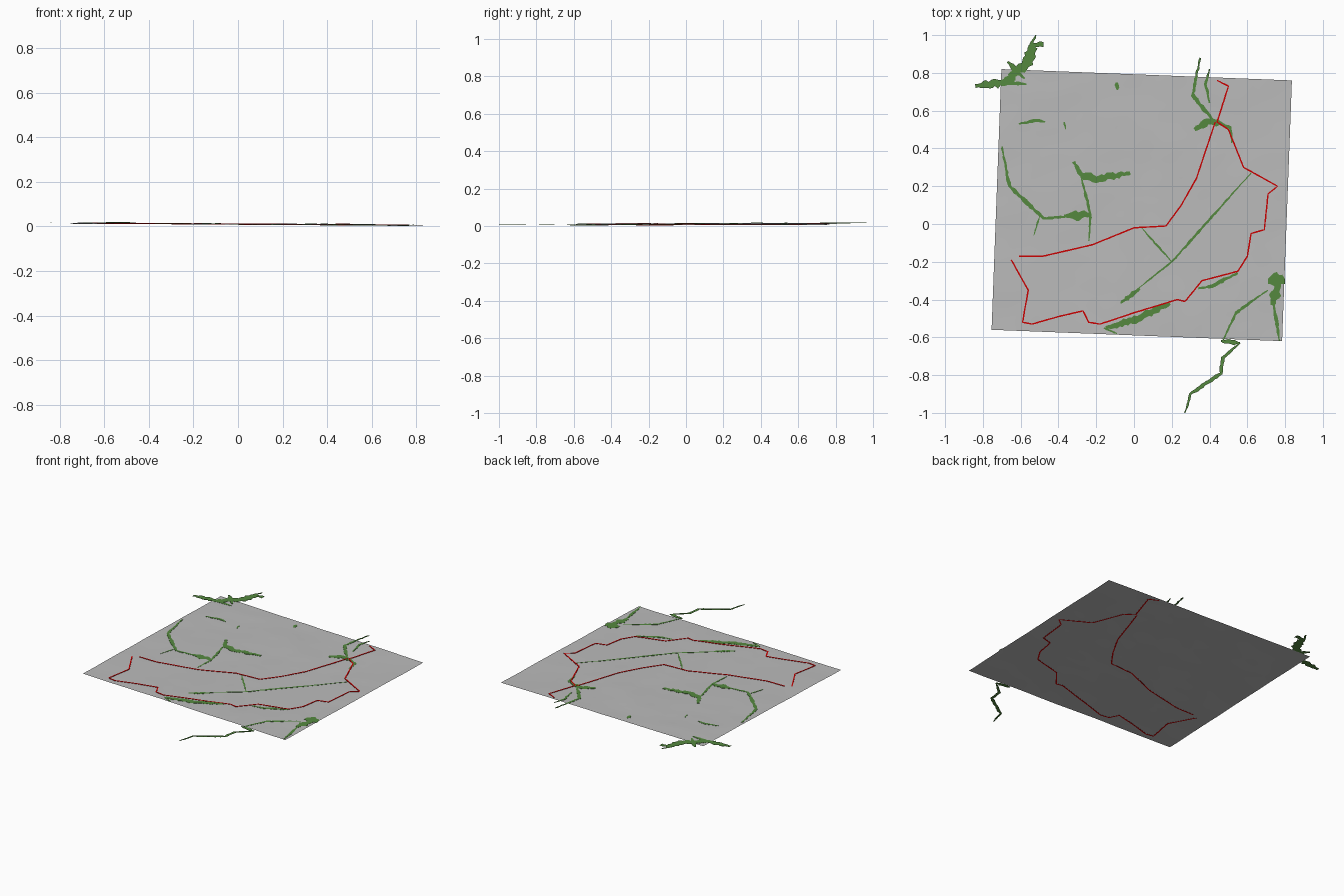
import bpy
import bmesh
import math
import random
from mathutils import Vector, noise

random.seed(4)
cube = bpy.data.objects.get("Cube")
if cube:
    bpy.data.objects.remove(cube, do_unlink=True)


def material(name, colour):
    mat = bpy.data.materials.new(name)
    mat.use_nodes = True
    mat.diffuse_color = (*colour, 1)
    mat.node_tree.nodes["Principled BSDF"].inputs["Base Color"].default_value = (*colour, 1)
    return mat


GREY = material("ground grey", (0.5, 0.5, 0.5))
GREEN = material("woodland green", (0.09, 0.25, 0.05))
RED = material("route red", (0.6, 0, 0))


def height(x, y):
    """Gently tilted land with low, soft hills."""
    hills = noise.noise(Vector((x, y, 0)) * 3) + noise.noise(Vector((x, y, 1)) * 8) / 3
    return 0.0105 - 0.0065 * x + 0.003 * y + 0.0028 * hills


def make_object(name, bm, mat):
    bmesh.ops.recalc_face_normals(bm, faces=bm.faces)
    mesh = bpy.data.meshes.new(name)
    bm.to_mesh(mesh)
    bm.free()
    mesh.materials.append(mat)
    obj = bpy.data.objects.new(name, mesh)
    bpy.context.collection.objects.link(obj)


def build_ground(centre, east, north, steps=90):
    """Slightly turned square sheet spanned by two half-side vectors."""
    bm = bmesh.new()
    bmesh.ops.create_grid(bm, x_segments=steps, y_segments=steps, size=1)
    for v in bm.verts:
        spot = centre + east * v.co.x + north * v.co.y
        v.co = (spot.x, spot.y, height(spot.x, spot.y))
    for f in bm.faces:
        f.smooth = True
    make_object("ground", bm, GREY)


def resample(points, step):
    """Fill in a path given in hundredths at even short steps."""
    path = [Vector(p) / 100 for p in points]
    result = []
    for a, b in zip(path, path[1:]):
        count = max(1, round((b - a).length / step))
        result += [a.lerp(b, i / count) for i in range(count)]
    return result + [path[-1]]


def add_strip(bm, width, points, ragged, taper, top, bottom):
    """Thin box-section strip that follows the land, narrowing to its ends."""
    path = resample(points, 0.015)
    last = len(path) - 1
    rings = []
    for i, p in enumerate(path):
        along = (path[min(i + 1, last)] - path[max(i - 1, 0)]).normalized()
        side = Vector((-along.y, along.x))
        half = width / 200 * (1 - taper + taper * math.sin(math.pi * i / last))
        left, right = [p + side * s * half * random.uniform(1 - ragged, 1 + ragged)
                       for s in (1, -1)]
        rings.append([bm.verts.new((q.x, q.y, height(q.x, q.y) + lift))
                      for q, lift in ((left, top), (right, top), (right, bottom), (left, bottom))])
    for a, b in zip(rings, rings[1:]):
        for k in range(4):
            n = (k + 1) % 4
            bm.faces.new((a[k], a[n], b[n], b[k]))
    bm.faces.new(rings[0])
    bm.faces.new(rings[-1])


def route(name, *points):
    """Even red line that cuts through the sheet."""
    bm = bmesh.new()
    add_strip(bm, 0.75, points, 0.15, 0, 0.0022, -0.001)
    make_object(name, bm, RED)


def wood(name, *strips):
    """Group of ragged green strips, each a width followed by its path."""
    bm = bmesh.new()
    for width, *points in strips:
        add_strip(bm, width, points, 0.45, 0.6, 0.0016, 0.0003)
    make_object(name, bm, GREEN)


build_ground(Vector((0.041, 0.1)), Vector((0.769, -0.03)), Vector((0.026, 0.69)))

# Red boundary route
route("route_east", (44, 76), (50, 73), (44, 54), (50, 50), (58, 30), (76, 20), (71, 16),
      (69, -3), (62, -5), (60, -17), (55, -25), (36, -30), (27, -41))
route("route_south", (27, -41), (23, -40), (0, -47), (-18, -53), (-24, -52), (-27, -46),
      (-40, -49), (-54, -53), (-59, -52), (-56, -35), (-65, -19))
route("route_north", (-61, -17), (-48, -17), (-22, -11), (0, -2), (17, -1), (25, 10),
      (33, 24), (43, 54))

# Green woods and hedges
wood("north_west_wood",
     (4.5, (-84, 73), (-68, 75), (-59, 83)),
     (5, (-66, 78), (-57, 84), (-53, 95), (-48, 95)),
     (2, (-59, 85), (-52, 100)),
     (2, (-70, 75), (-57, 74)),
     (2.5, (-67, 86), (-58, 77)))
wood("north_wood",
     (2, (35, 88), (31, 68), (42, 55), (51, 51), (52, 43)),
     (1.5, (40, 82), (38, 74), (40, 64)),
     (3.5, (32, 50), (39, 54), (47, 53)))
wood("west_hedge",
     (2, (-70, 41), (-66, 20), (-48, 3), (-34, 4)),
     (4.5, (-37, 4), (-23, 5)),
     (0.9, (-50, 4), (-53, -6)))
wood("central_hedge",
     (1.5, (-28, 25), (-23, 5), (-24, -9)),
     (3.8, (-32, 33), (-28, 26), (-20, 24), (-2, 27)))
wood("diagonal_hedge",
     (1.2, (62, 27), (20, -20), (0, -36)),
     (2.5, (3, -34), (-7, -42)),
     (1, (4, -2), (20, -20)))
wood("south_wood",
     (4, (-15, -55), (2, -50), (19, -42)),
     (1.2, (-16, -55), (-9, -58)),
     (2, (34, -34), (41, -33), (55, -26)))
wood("south_east_wood",
     (7, (71, -30), (80, -30)),
     (5, (77, -31), (73, -43)),
     (1.8, (74, -43), (77, -62)),
     (1.5, (71, -35), (54, -47), (47, -62)))
wood("south_stream_trees",
     (2.5, (46, -62), (56, -63)),
     (1.8, (56, -63), (47, -71), (46, -79), (30, -90), (27, -100)))
wood("scattered_trees",
     (1.8, (-61, 53), (-51, 55), (-47, 54)),
     (1, (-37, 54), (-36, 50)),
     (2.2, (-9, 75), (-9, 71)))
